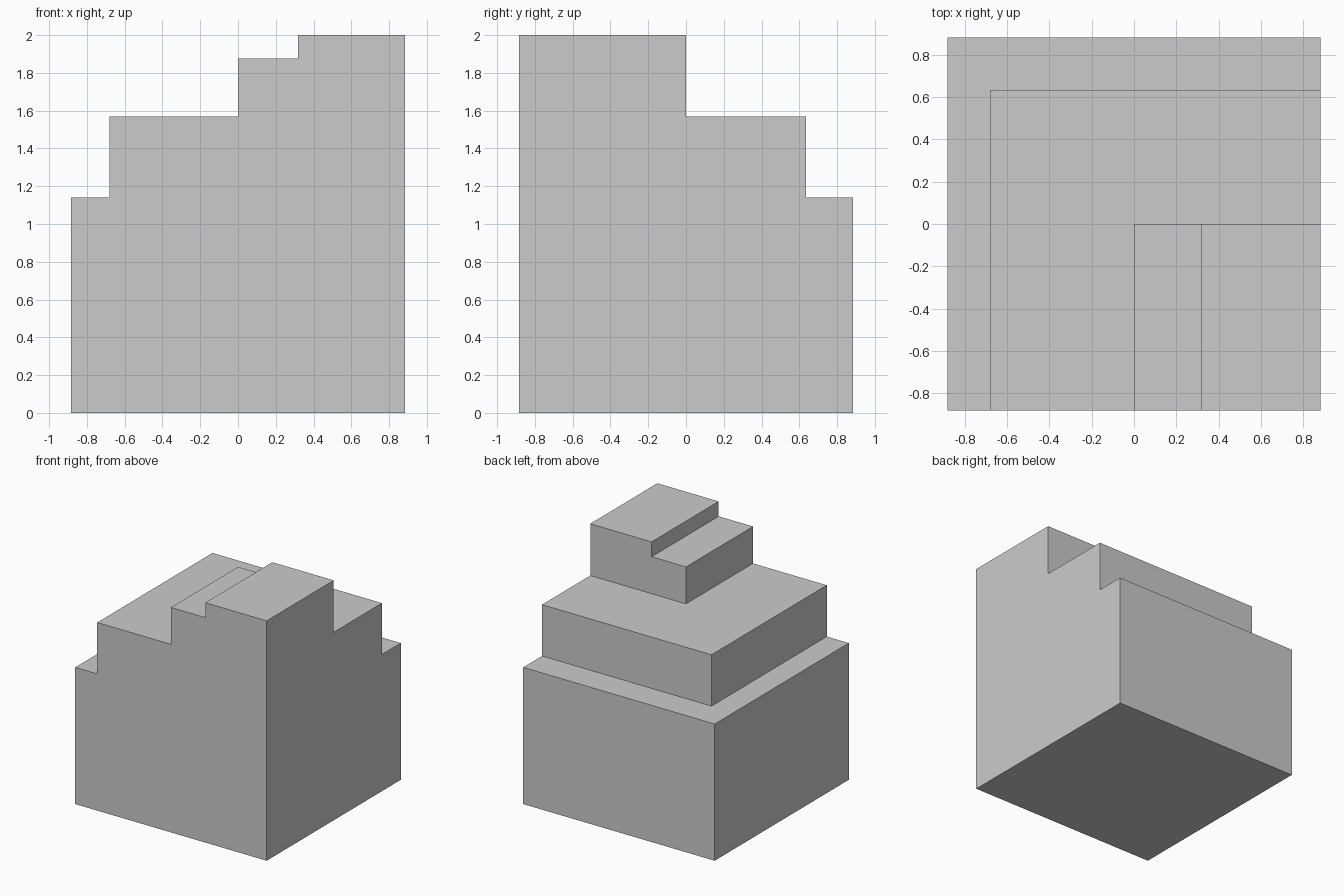
import bpy
import bmesh
from math import radians
from mathutils import Matrix, Vector

if "Cube" in bpy.data.objects:
    bpy.data.objects.remove(bpy.data.objects["Cube"])

HALF = 0.883
BASE_HEIGHT = 1.14
# Each tier: left edge x, back edge y, top z (front and right sides stay flush)
TIERS = [(-0.68, 0.635, 1.568), (0.0, 0.0, 1.876), (0.317, 0.0, 2.0)]


def top_corner_face(bm):
    """Highest face nearest the front right corner."""
    def rank(face):
        c = face.calc_center_median()
        return round(c.z, 4), c.x - c.y
    return max(bm.faces, key=rank)


def cut_top(bm, point, normal):
    face = top_corner_face(bm)
    bmesh.ops.bisect_plane(bm, geom=[face, *face.edges, *face.verts], dist=1e-5,
                           plane_co=point, plane_no=normal)


bm = bmesh.new()

# Base block
size = Matrix.Diagonal((2 * HALF, 2 * HALF, BASE_HEIGHT, 1))
bmesh.ops.create_cube(bm, size=1, matrix=Matrix.Translation((0, 0, BASE_HEIGHT / 2)) @ size)

# Raise each tier out of the top of the one below
for left, back, top in TIERS:
    cut_top(bm, Vector((left, 0, 0)), Vector((1, 0, 0)))
    cut_top(bm, Vector((0, back, 0)), Vector((0, 1, 0)))
    raised = bmesh.ops.extrude_discrete_faces(bm, faces=[top_corner_face(bm)])["faces"][0]
    for vert in raised.verts:
        vert.co.z = top

# Merge the flush walls into single flat faces
bmesh.ops.remove_doubles(bm, verts=bm.verts, dist=1e-4)
bmesh.ops.dissolve_limit(bm, angle_limit=radians(1), verts=bm.verts, edges=bm.edges)
bmesh.ops.recalc_face_normals(bm, faces=bm.faces)

mesh = bpy.data.meshes.new("stepped_block")
bm.to_mesh(mesh)
bm.free()
bpy.context.collection.objects.link(bpy.data.objects.new("stepped_block", mesh))
